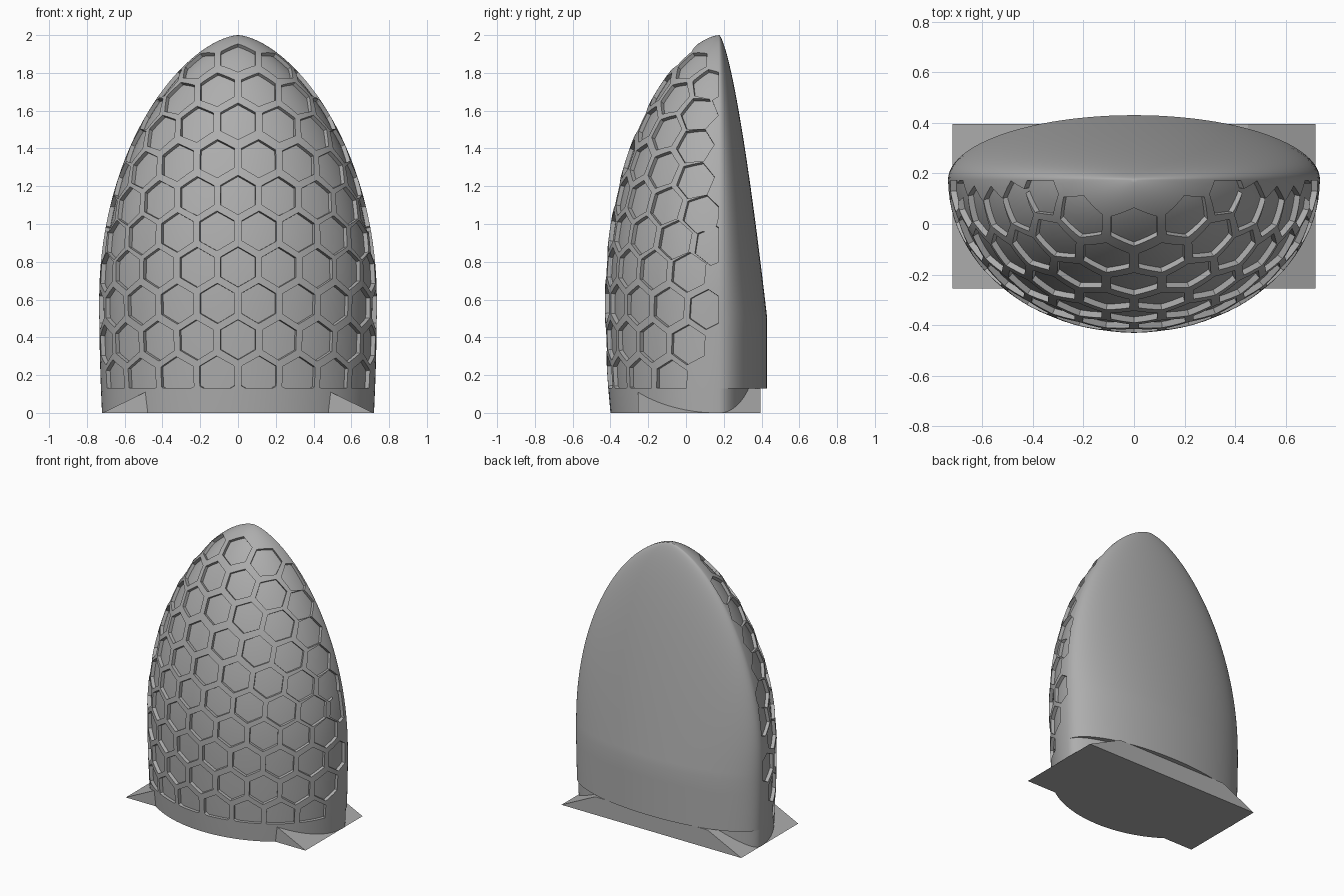
import bpy, bmesh, math
from mathutils import Vector

if "Cube" in bpy.data.objects:
    bpy.data.objects.remove(bpy.data.objects["Cube"])

SEAM = 0.175          # y of the seam between patterned front and plain back
SPACING, HEX_R, DEPTH = 0.22, 0.108, 0.024

grey = bpy.data.materials.new("light_grey")
grey.diffuse_color = (0.42, 0.42, 0.42, 1)
grey.use_nodes = True
grey.node_tree.nodes["Principled BSDF"].inputs["Base Color"].default_value = grey.diffuse_color


def front_size(z):
    """Half width and front depth of the egg at height z."""
    if z < 0.6:
        t = ((0.6 - z) / 0.6) ** 2
        return 0.735 - 0.015 * t, 0.605 - 0.03 * t
    f = max(0.0, 1 - ((z - 0.6) / 1.4) ** 2) ** 0.62
    return 0.735 * f, 0.605 * f


def back_size(z):
    return 0.255 * min(1.0, max(0.0, (2 - z) / 1.5)) ** 0.68


def front_point(th, z):
    a, b = front_size(z)
    return Vector((a * math.sin(th), SEAM - b * math.cos(th), z))


def to_object(bm, name):
    bmesh.ops.recalc_face_normals(bm, faces=bm.faces)
    me = bpy.data.meshes.new(name)
    bm.to_mesh(me)
    bm.free()
    me.materials.append(grey)
    ob = bpy.data.objects.new(name, me)
    bpy.context.collection.objects.link(ob)
    return ob


def boolean(ob, other, self_overlap=False):
    mod = ob.modifiers.new("cut", 'BOOLEAN')
    mod.operation, mod.object, mod.solver = 'DIFFERENCE', other, 'EXACT'
    mod.use_self = self_overlap
    bpy.context.view_layer.objects.active = ob
    bpy.ops.object.modifier_apply(modifier=mod.name)


def egg(name, d):
    """Egg hull with elliptical rings, inset by d."""
    levels = [(0, 0.2), (0.13, 0.2)]
    levels += [(z, None) for z in (0.13, 0.2, 0.3, 0.4, 0.5, 0.55)]
    levels += [(0.6 + 1.4 * math.sin(i / 36 * math.pi / 2), None) for i in range(37)]
    bm = bmesh.new()
    rings, n = [], 96
    for z, back in levels:
        a, b = front_size(z)
        c = back_size(z) if back is None else back
        a, b, c = a * (1 - d / 0.735), b * (1 - d / 0.605), c * (1 - d / 0.255)
        h = z if z < 0.6 else 0.6 + (z - 0.6) * (1.4 - d) / 1.4
        ring = []
        for k in range(n):
            t = 2 * math.pi * k / n
            depth = b if math.cos(t) > 0 else c
            ring.append(bm.verts.new((a * math.sin(t), SEAM - depth * math.cos(t), h)))
        rings.append(ring)
    bm.faces.new(rings[0])
    for lo, hi in zip(rings, rings[1:]):
        for k in range(n):
            m = (k + 1) % n
            bm.faces.new((lo[k], lo[m], hi[m], hi[k]))
    bmesh.ops.remove_doubles(bm, verts=bm.verts, dist=1e-5)
    return to_object(bm, name)


def hex_prism(bm, c, tangent, normal, sign):
    up = normal.cross(tangent)
    rings = []
    for off, scale in ((-0.04, 0.95), (0.05, 1.04)):
        ring = []
        for k in range(6):
            ang = math.pi / 2 + k * math.pi / 3
            p = c + normal * off + (tangent * math.cos(ang) + up * math.sin(ang)) * HEX_R * scale
            ring.append(bm.verts.new((p.x * sign, p.y, p.z)))
        rings.append(ring)
    lo, hi = rings
    bm.faces.new(lo)
    bm.faces.new(hi)
    for k in range(6):
        m = (k + 1) % 6
        bm.faces.new((lo[k], lo[m], hi[m], hi[k]))


def hex_row(bm, z0, start, limit):
    """Hexagons spaced along a slice that leans with the front surface."""
    y0, e = front_point(0, z0).y, 0.002
    lean = max(0.06, (front_point(0, z0 + e).y - front_point(0, z0 - e).y) / (2 * e))
    th, z, run, target = 0.0, z0, 0.0, start
    prev = front_point(-0.005, z0)
    while th < 1.75:
        for _ in range(14):
            z = 0.5 * z + 0.5 * (z0 - lean * (front_point(th, z).y - y0))
        p = front_point(th, z)
        if th > 0:
            run += (p - prev).length
        if run >= target - 1e-6:
            if p.y > 0.172 or run > limit:
                break
            normal = (front_point(th + e, z) - front_point(th - e, z)).cross(
                front_point(th, z + e) - front_point(th, z - e)).normalized()
            tangent = p - prev
            tangent = (tangent - normal * tangent.dot(normal)).normalized()
            for sign in ((1,) if target == 0 else (1, -1)):
                hex_prism(bm, p, tangent, normal, sign)
            target += SPACING
        prev = p
        th += 0.005


# Honeycomb recess cutters, trimmed at the seam and above the plain foot band
bm = bmesh.new()
rows = (1.885, 1.72, 1.545, 1.35, 1.155, 0.965, 0.773, 0.58, 0.387, 0.195)
for i, z0 in enumerate(rows):
    hex_row(bm, z0, SPACING / 2 * (i % 2), 0.85 if i == 9 else 9)
for co, no in (((0, SEAM - 0.003, 0), (0, 1, 0)), ((0, 0, 0.132), (0, 0, -1))):
    bmesh.ops.bisect_plane(bm, geom=bm.verts[:] + bm.edges[:] + bm.faces[:],
                           plane_co=co, plane_no=no, clear_outer=True)
    bmesh.ops.holes_fill(bm, edges=[ed for ed in bm.edges if ed.is_boundary], sides=0)
cutter = to_object(bm, "honeycomb_cutter")

# Egg shell with recesses whose floors follow the surface
core = egg("recess_floor_helper", DEPTH)
boolean(cutter, core, True)
shell = egg("egg_shell", 0)
boolean(shell, cutter)
for helper in (core, cutter):
    bpy.data.objects.remove(helper, do_unlink=True)
bpy.ops.object.select_all(action='DESELECT')
shell.select_set(True)
bpy.context.view_layer.objects.active = shell
bpy.ops.object.shade_smooth_by_angle(angle=math.radians(30))

# Foot: low trapezoid block running front to back
bm = bmesh.new()
ends = [[bm.verts.new((x, y, z)) for x, z in ((-0.718, 0), (0.718, 0), (0.45, 0.13), (-0.45, 0.13))]
        for y in (-0.255, 0.395)]
for end in ends:
    bm.faces.new(end)
for k in range(4):
    m = (k + 1) % 4
    bm.faces.new((ends[0][k], ends[0][m], ends[1][m], ends[1][k]))
to_object(bm, "foot_block")
